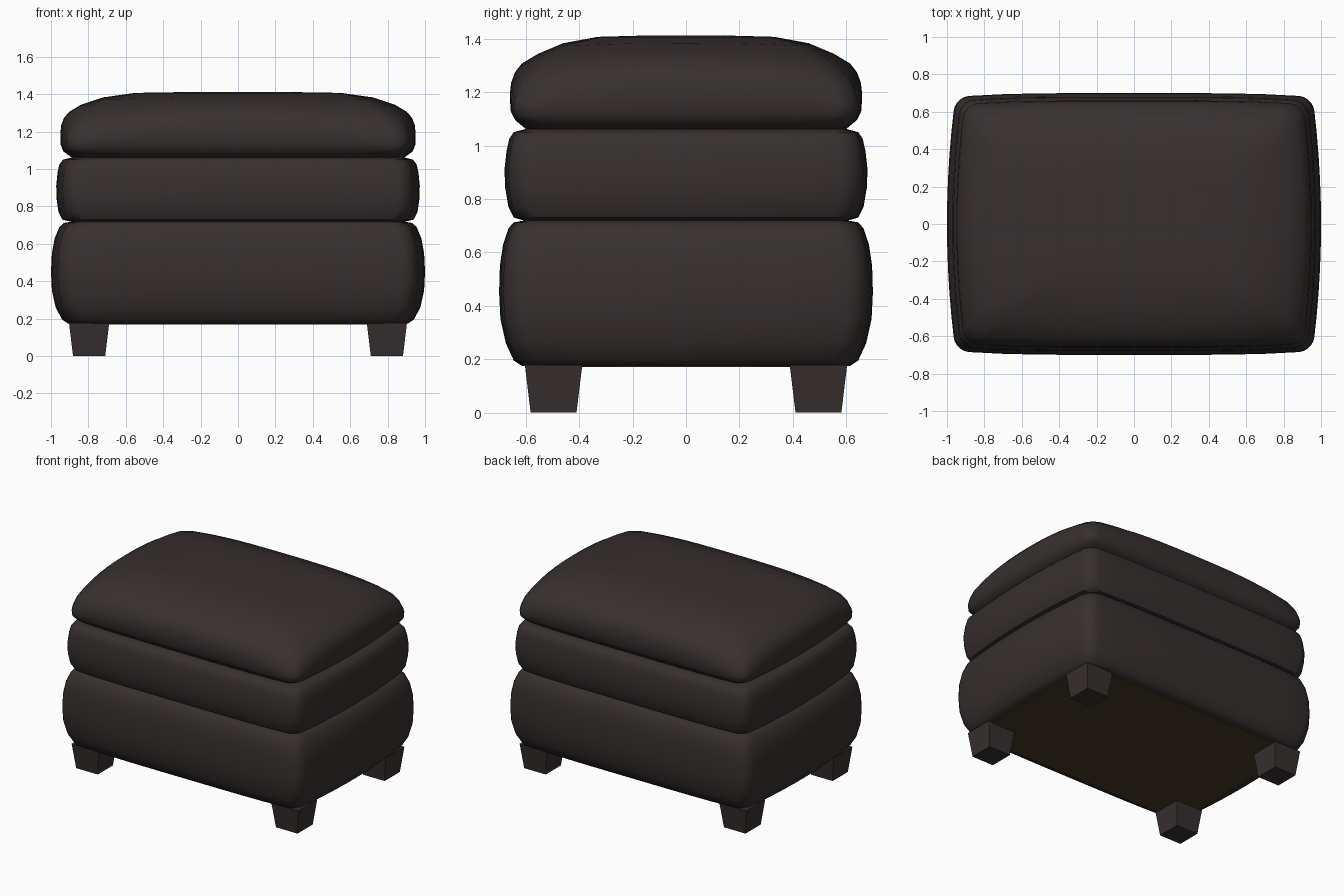
import bpy, bmesh, math

if "Cube" in bpy.data.objects:
    bpy.data.objects.remove(bpy.data.objects["Cube"])


def material(name, rgb):
    m = bpy.data.materials.new(name)
    m.diffuse_color = (*rgb, 1)
    m.use_nodes = True
    m.node_tree.nodes["Principled BSDF"].inputs["Base Color"].default_value = m.diffuse_color
    return m


leather = material("dark brown leather", (0.038, 0.029, 0.028))
lining = material("brown lining", (0.065, 0.038, 0.024))


def add_object(name, bm, mat, smooth=False):
    bmesh.ops.recalc_face_normals(bm, faces=bm.faces)
    me = bpy.data.meshes.new(name)
    bm.to_mesh(me)
    bm.free()
    me.materials.append(mat)
    ob = bpy.data.objects.new(name, me)
    bpy.context.collection.objects.link(ob)
    if smooth:
        bpy.ops.object.select_all(action='DESELECT')
        ob.select_set(True)
        bpy.context.view_layer.objects.active = ob
        bpy.ops.object.shade_smooth_by_angle(angle=math.radians(45))
    return ob


def outline(hx, hy, r=0.075, corner=5, side=10):
    """Rounded rectangle whose sides bulge outwards in the middle."""
    pts = []
    r = min(r, hx * 0.4, hy * 0.4)
    for k, (sx, sy) in enumerate([(1, 1), (-1, 1), (-1, -1), (1, -1)]):
        cx, cy = sx * (hx - r), sy * (hy - r)
        for i in range(corner + 1):
            a = math.pi / 2 * (k + i / corner)
            pts.append((cx + r * math.cos(a), cy + r * math.sin(a)))
        nx, ny = [(-1, 1), (-1, -1), (1, -1), (1, 1)][k]
        a = math.pi / 2 * (k + 1)
        ex, ey = nx * (hx - r) + r * math.cos(a), ny * (hy - r) + r * math.sin(a)
        px, py = pts[-1]
        for i in range(1, side):
            t = i / side
            pts.append((px + (ex - px) * t, py + (ey - py) * t))
    return [(x * (1 - 0.045 * (y / hy) ** 2), y * (1 - 0.03 * (x / hx) ** 4))
            for x, y in pts]


def cushion(name, rows, droop=0.0):
    """Stack outlines given as (half width, half depth, height)."""
    bm = bmesh.new()
    z0 = rows[0][2]
    rings = []
    for hx, hy, z in rows:
        ring = []
        for x, y in outline(hx, hy):
            # corners of the top cushion sag below its crown
            sag = droop * abs(x * y / 0.6) ** 3 * min(1, max(0, (z - z0 - 0.03) / 0.15))
            ring.append(bm.verts.new((x, y, z - sag)))
        rings.append(ring)
    n = len(rings[0])
    for a, b in zip(rings, rings[1:]):
        for i in range(n):
            j = (i + 1) % n
            bm.faces.new((a[i], a[j], b[j], b[i]))
    bm.faces.new(rings[0][::-1])
    bm.faces.new(rings[-1])
    return add_object(name, bm, leather, smooth=True)


# Upholstered base
cushion("base", [
    (.91, .615, .175), (.94, .645, .195), (.975, .675, .26), (.995, .695, .35),
    (1.0, .70, .45), (.995, .697, .55), (.98, .685, .63), (.955, .665, .69),
    (.93, .645, .712), (.88, .60, .72)])

# Middle cushion
cushion("middle_cushion", [
    (.90, .61, .72), (.94, .645, .73), (.96, .665, .77), (.97, .677, .84),
    (.972, .68, .91), (.965, .672, .98), (.955, .662, 1.025),
    (.935, .645, 1.05), (.89, .60, 1.062)])

# Crowned top cushion
cushion("top_cushion", [
    (.89, .60, 1.062), (.935, .64, 1.095), (.948, .657, 1.13),
    (.95, .66, 1.19), (.945, .655, 1.235), (.93, .64, 1.275), (.90, .615, 1.307),
    (.84, .555, 1.343), (.72, .46, 1.383), (.55, .33, 1.407), (.25, .15, 1.412)],
    droop=0.09)

# Lining panel under the base
bm = bmesh.new()
bmesh.ops.create_cube(bm, size=1)
for v in bm.verts:
    v.co = (v.co.x * 1.76, v.co.y * 1.18, 0.174 + v.co.z * 0.008)
add_object("underside_panel", bm, lining)

# Four tapered legs
for sx, xn in ((-1, "left"), (1, "right")):
    for sy, yn in ((-1, "front"), (1, "back")):
        bm = bmesh.new()
        bmesh.ops.create_cube(bm, size=1)
        for v in bm.verts:
            w = 0.215 if v.co.z > 0 else 0.172
            v.co = (sx * 0.796 + v.co.x * w, sy * 0.496 + v.co.y * w,
                    0.178 if v.co.z > 0 else 0)
        add_object(f"{yn}_{xn}_leg", bm, leather)
